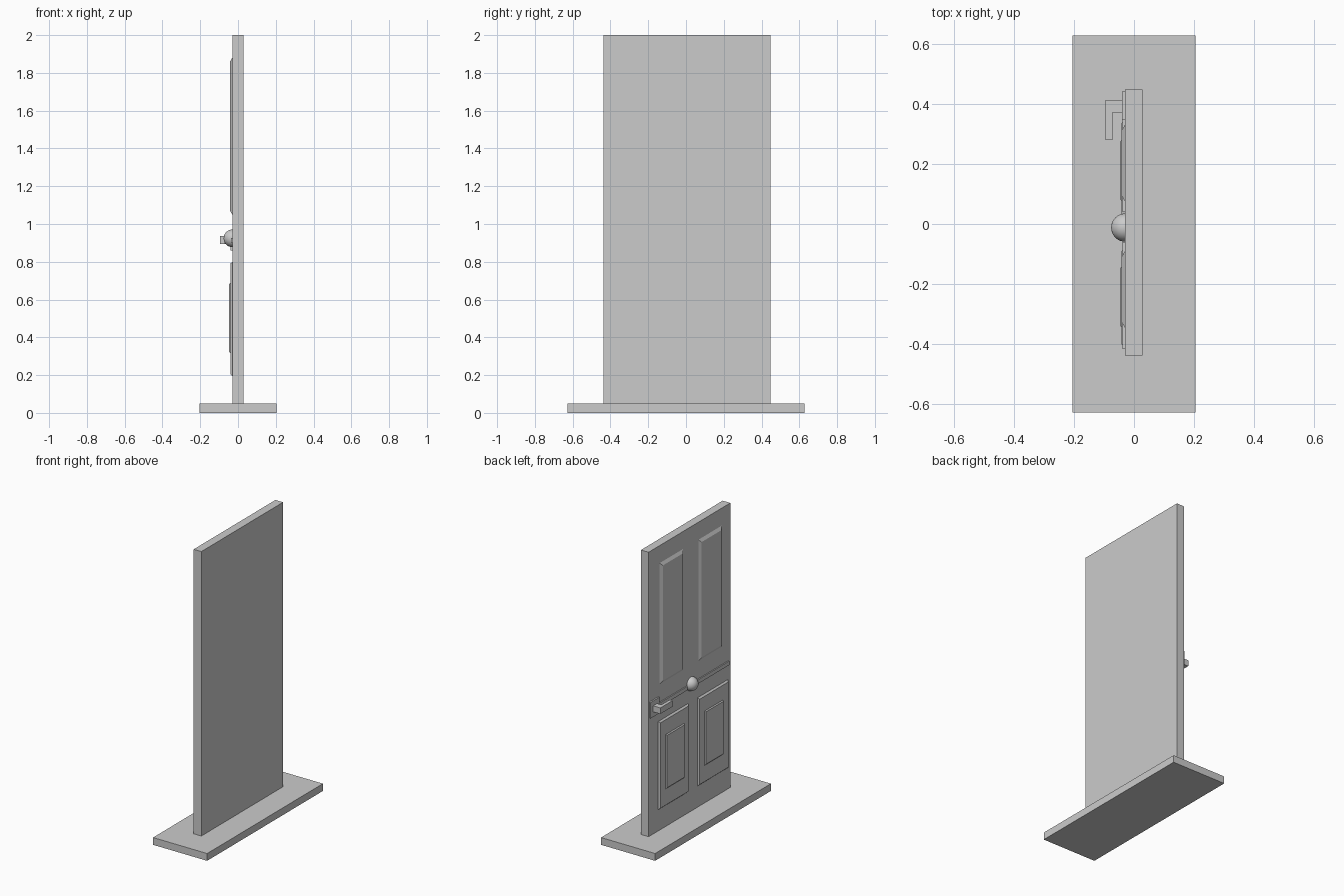
import bpy, bmesh, math
from mathutils import Matrix

if "Cube" in bpy.data.objects:
    bpy.data.objects.remove(bpy.data.objects["Cube"])

FACE = -0.03  # x of the decorated door face


def finish(bm, name):
    bmesh.ops.recalc_face_normals(bm, faces=bm.faces)
    me = bpy.data.meshes.new(name)
    bm.to_mesh(me)
    bm.free()
    ob = bpy.data.objects.new(name, me)
    bpy.context.collection.objects.link(ob)
    return ob


def box(name, x, y, z, inset=0.0):
    """Box from ranges; inset tapers the -x face into a chamfered panel."""
    bm = bmesh.new()
    bmesh.ops.create_cube(bm, size=1)
    for v in bm.verts:
        i = inset if v.co.x < 0 else 0
        v.co = (x[0] if v.co.x < 0 else x[1],
                y[0] + i if v.co.y < 0 else y[1] - i,
                z[0] + i if v.co.z < 0 else z[1] - i)
    return finish(bm, name)


# Base and door slab
box("base", (-0.205, 0.205), (-0.627, 0.627), (0, 0.05))
box("door_slab", (FACE, 0.028), (-0.437, 0.448), (0.05, 2.0))

# Panels and rails, left and right
for side, up, low, inner, rail in (
        ("left", (0.075, 0.33), (0.02, 0.345), (0.075, 0.28), (0.04, 0.346)),
        ("right", (-0.345, -0.09), (-0.41, -0.08), (-0.345, -0.14), (-0.415, -0.06))):
    box("upper_panel_" + side, (-0.042, FACE), up, (1.05, 1.88), 0.02)
    box("lower_panel_" + side, (-0.041, FACE), low, (0.195, 0.80), 0.01)
    box("lower_raised_field_" + side, (-0.047, -0.04), inner, (0.315, 0.69), 0.008)
    box("middle_rail_" + side, (-0.038, FACE), rail, (0.9, 0.927))

# Handle plate and L-shaped lever
box("handle_plate", (-0.04, FACE), (0.345, 0.44), (0.86, 0.97))
profile = [(-0.035, 0.412), (-0.094, 0.412), (-0.094, 0.28),
           (-0.072, 0.28), (-0.072, 0.37), (-0.035, 0.37)]
bm = bmesh.new()
f = bm.faces.new([bm.verts.new((x, y, 0.895)) for x, y in profile])
ext = bmesh.ops.extrude_face_region(bm, geom=[f])
bmesh.ops.translate(bm, vec=(0, 0, 0.041),
                    verts=[v for v in ext["geom"] if isinstance(v, bmesh.types.BMVert)])
finish(bm, "handle_lever")

# Domed centre knob
bm = bmesh.new()
bmesh.ops.create_uvsphere(bm, u_segments=32, v_segments=16, radius=0.047,
                          matrix=Matrix.Translation((FACE + 0.001, -0.012, 0.924))
                          @ Matrix.Rotation(math.pi / 2, 4, 'Y'))
bmesh.ops.bisect_plane(bm, geom=bm.verts[:] + bm.edges[:] + bm.faces[:],
                       plane_co=(FACE + 0.002, 0, 0), plane_no=(1, 0, 0), clear_outer=True)
knob = finish(bm, "centre_knob")
for p in knob.data.polygons:
    p.use_smooth = True
